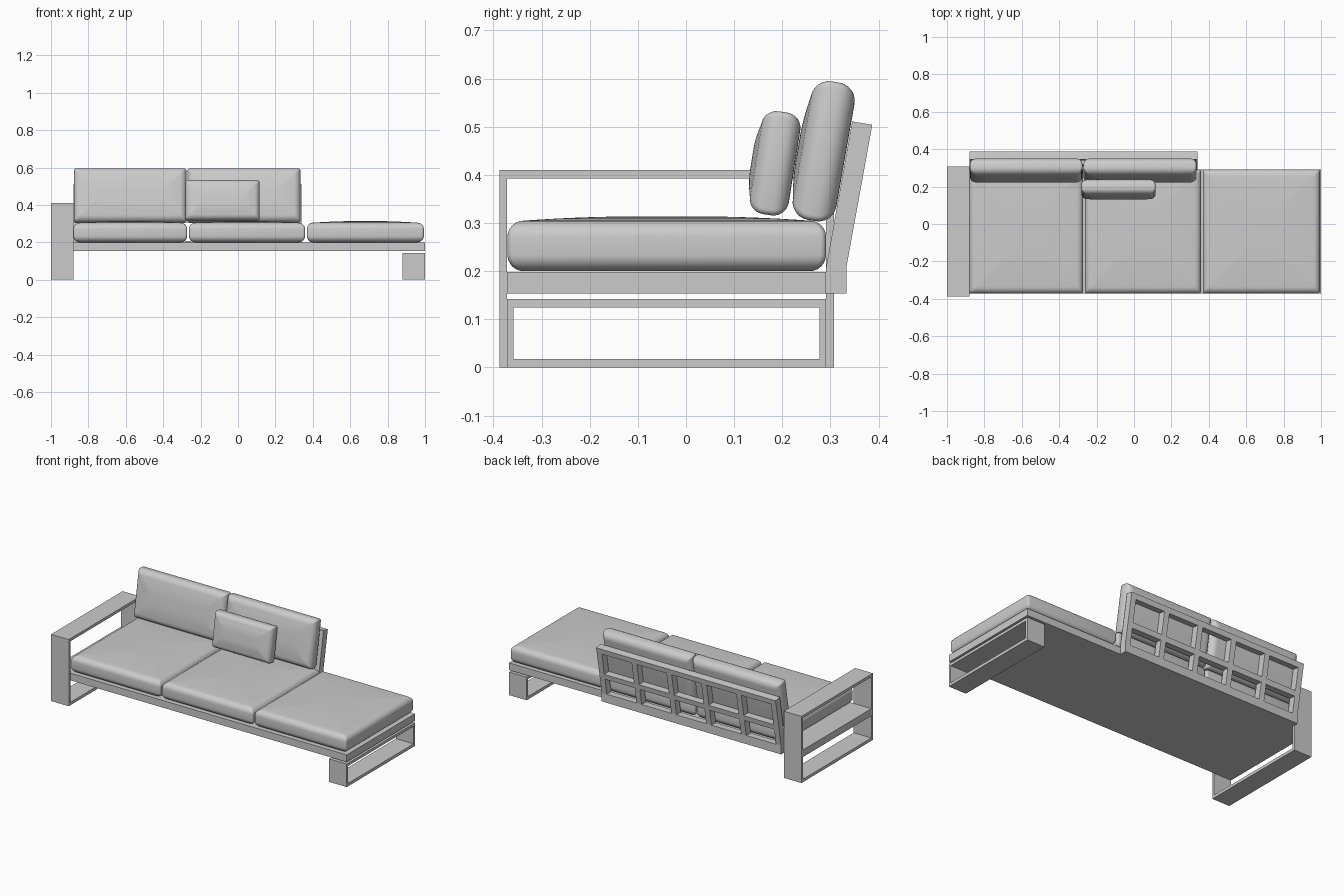
import bpy, bmesh
from math import sin, cos, pi, radians

if "Cube" in bpy.data.objects:
    bpy.data.objects.remove(bpy.data.objects["Cube"])


def finish(name, bm, smooth=False):
    bmesh.ops.recalc_face_normals(bm, faces=bm.faces)
    me = bpy.data.meshes.new(name)
    bm.to_mesh(me)
    bm.free()
    ob = bpy.data.objects.new(name, me)
    bpy.context.collection.objects.link(ob)
    if smooth:
        bpy.ops.object.select_all(action='DESELECT')
        ob.select_set(True)
        bpy.context.view_layer.objects.active = ob
        bpy.ops.object.shade_smooth_by_angle(angle=radians(40))
    return ob


def prism(name, outline, x0, x1, hole=None):
    """Extrude a y-z outline along x, with an optional matching hole."""
    bm = bmesh.new()
    rings = [[[bm.verts.new((x, y, z)) for y, z in loop] for x in (x0, x1)]
             for loop in ([outline, hole] if hole else [outline])]
    n = len(outline)
    for a, b in rings:
        for i in range(n):
            j = (i + 1) % n
            bm.faces.new((a[i], a[j], b[j], b[i]))
    for k in (0, 1):
        if hole:
            o, h = rings[0][k], rings[1][k]
            for i in range(n):
                j = (i + 1) % n
                bm.faces.new((o[i], o[j], h[j], h[i]))
        else:
            bm.faces.new(rings[0][k])
    return finish(name, bm)


def rect(y0, y1, z0, z1):
    return [(y0, z0), (y1, z0), (y1, z1), (y0, z1)]


def cushion(name, centre, sx, sy, t, r, dome, tilt=0.0):
    """Loft rounded rectangles: flat back, rounded rim, domed face on local +z."""
    h = t / 2
    prof = [(r * (1 - sin(a)), -h + r * (1 - cos(a))) for a in [pi / 12 * i for i in range(7)]]
    prof += [(r * (1 - cos(a)), h - r + r * sin(a)) for a in [pi / 12 * i for i in range(7)]]
    reach = min(sx, sy) / 2 - 0.02
    for i in range(1, 9):
        s = i / 8
        prof.append((r + (reach - r) * s, h + dome * (1 - (1 - s) ** 2)))
    bm = bmesh.new()
    rings = []
    for inset, z in prof:
        hx, hy, c = sx / 2 - inset, sy / 2 - inset, 0.012
        ring = []
        for q, (cx, cy) in enumerate([(1, 1), (-1, 1), (-1, -1), (1, -1)]):
            for k in range(5):
                a = pi / 2 * (q + k / 4)
                ring.append(bm.verts.new((cx * (hx - c) + c * cos(a),
                                          cy * (hy - c) + c * sin(a), z)))
        rings.append(ring)
    for a, b in zip(rings, rings[1:]):
        for i in range(len(a)):
            j = (i + 1) % len(a)
            bm.faces.new((a[i], a[j], b[j], b[i]))
    bm.faces.new(rings[0])
    bm.faces.new(rings[-1])
    ob = finish(name, bm, True)
    ob.location = centre
    ob.rotation_euler = (tilt, 0, 0)
    return ob


# Base: platform, arm loop, leg loop
prism("platform", rect(-0.372, 0.291, 0.154, 0.198), -1, 1)
prism("arm_frame", rect(-0.387, 0.307, 0, 0.41), -1, -0.88,
      rect(-0.372, 0.291, 0.018, 0.393))
prism("leg_frame", rect(-0.372, 0.291, 0, 0.142), 0.88, 1,
      rect(-0.358, 0.277, 0.018, 0.125))

# Backrest lattice: bent posts and leaning rails
BX0, BX1, POST = -0.88, 0.34, 0.035
bent = [(0.291, 0.154), (0.333, 0.154), (0.333, 0.207),
        (0.387, 0.504), (0.345, 0.511), (0.291, 0.207)]
for i in range(6):
    x = BX0 + (BX1 - BX0 - POST) * i / 5
    prism(f"back_post_{i + 1}", bent, x, x + POST)


def lean(s):
    """Front and back points at fraction s up the leaning part."""
    return ((0.291 + 0.054 * s, 0.207 + 0.304 * s),
            (0.333 + 0.054 * s, 0.207 + 0.297 * s))


prism("back_bottom_rail", rect(0.291, 0.333, 0.154, 0.207), BX0, BX1)
for name, s0, s1 in (("back_middle_rail", 0.33, 0.44), ("back_top_rail", 0.89, 1.0)):
    (f0, b0), (f1, b1) = lean(s0), lean(s1)
    prism(name, [f0, b0, b1, f1], BX0, BX1)

# Seat cushions
for i, (x0, x1) in enumerate([(-0.88, -0.272), (-0.262, 0.358), (0.368, 0.994)]):
    cushion(f"seat_cushion_{i + 1}", ((x0 + x1) / 2, -0.04, 0.2525),
            x1 - x0, 0.662, 0.105, 0.034, 0.009)

# Back cushions and small pillow
for i, (x0, x1) in enumerate([(-0.878, -0.276), (-0.27, 0.334)]):
    cushion(f"back_cushion_{i + 1}", ((x0 + x1) / 2, 0.286, 0.449),
            x1 - x0, 0.292, 0.092, 0.038, 0.008, radians(80))
cushion("small_pillow", (-0.083, 0.185, 0.424), 0.396, 0.216, 0.082, 0.032, 0.008, radians(81))
